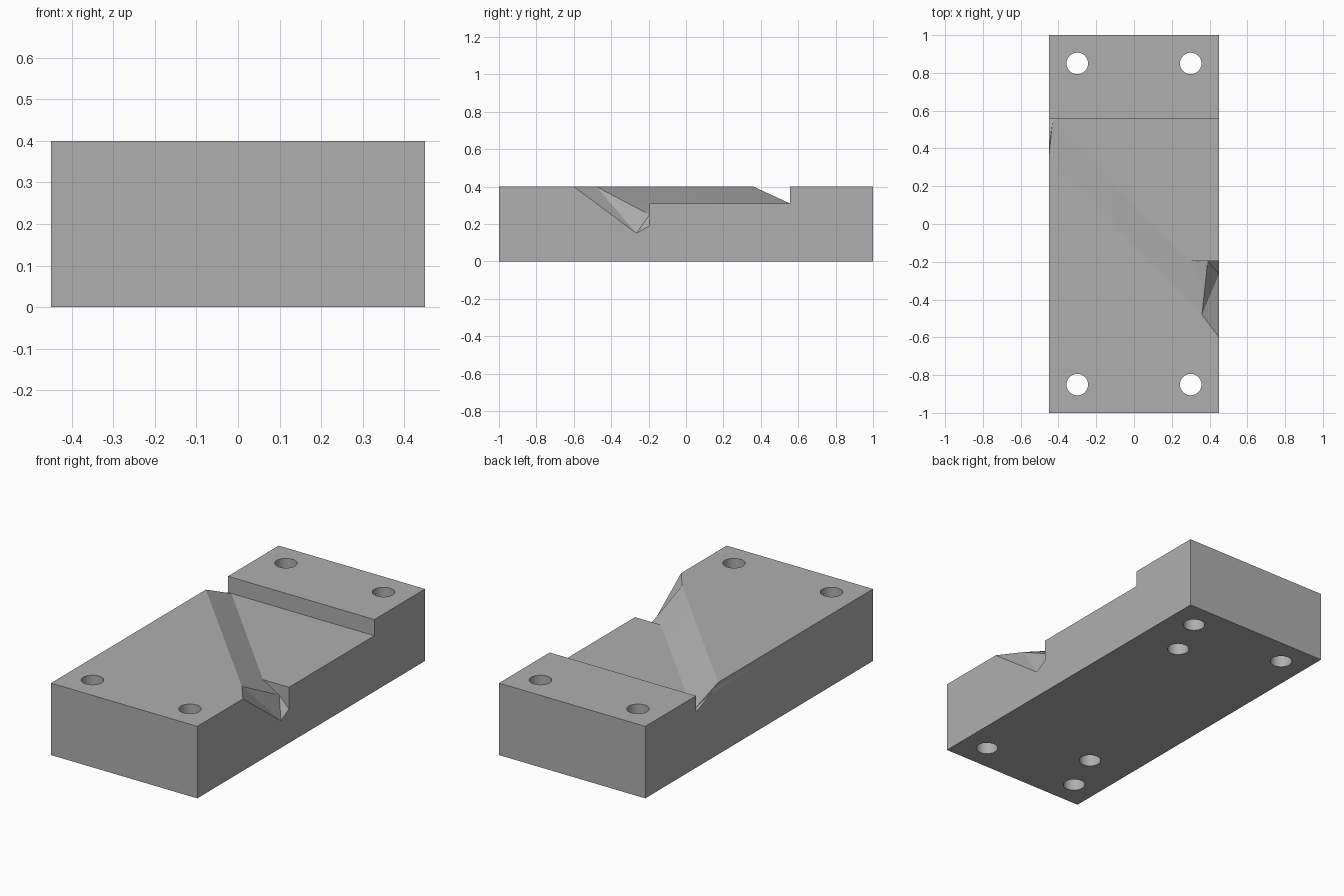
import bpy, bmesh, math

if "Cube" in bpy.data.objects:
    bpy.data.objects.remove(bpy.data.objects["Cube"], do_unlink=True)

X, Y, TOP, FLOOR = 0.45, 1.0, 0.4, 0.31
STEP, WALL = 0.555, -0.195

grey = bpy.data.materials.new("plain grey")
grey.use_nodes = True
grey.diffuse_color = (0.43, 0.43, 0.43, 1)
grey.node_tree.nodes["Principled BSDF"].inputs["Base Color"].default_value = (0.43, 0.43, 0.43, 1)

# Named corners of the block, the recess floor and the diagonal channel
points = {
    "b0": (-X, -Y, 0), "b1": (X, -Y, 0), "b2": (X, Y, 0), "b3": (-X, Y, 0),
    "t0": (-X, -Y, TOP), "t1": (X, -Y, TOP), "t2": (X, Y, TOP), "t3": (-X, Y, TOP),
    "step_l": (-X, STEP, TOP), "step_r": (X, STEP, TOP),
    "floor_r": (X, STEP, FLOOR), "floor_l": (-0.43, STEP, FLOOR),
    "floor_c": (0.29, WALL, FLOOR), "floor_e": (X, WALL, FLOOR),
    "rim_l": (-X, 0.36, TOP), "rim_r": (0.36, -0.48, TOP), "flare": (X, -0.6, TOP),
    "mid_l": (-X, 0.4, 0.37), "end_l": (-X, STEP, FLOOR),
    "vee": (X, -0.265, 0.15), "vee_up": (X, WALL, 0.19), "vee_in": (0.39, WALL, 0.25),
}
faces = [
    "b0 b3 b2 b1", "b0 b1 t1 t0", "b2 b3 t3 t2",
    # side faces follow the cut outline
    "b1 b2 t2 step_r floor_r floor_e vee_up vee flare t1",
    "b3 b0 t0 rim_l mid_l end_l step_l t3",
    # upper lands, step wall and recess floor
    "t0 t1 flare rim_r rim_l", "step_l step_r t2 t3",
    "floor_r step_r step_l end_l floor_l", "floor_l floor_c floor_e floor_r",
    # notch at the low end
    "floor_c vee_in vee_up floor_e", "vee_in vee vee_up",
    # diagonal slope and its flared ends
    "rim_r flare vee", "rim_r vee vee_in", "rim_r vee_in floor_c",
    "rim_l rim_r floor_c floor_l", "rim_l floor_l mid_l", "mid_l floor_l end_l",
]

bm = bmesh.new()
verts = {name: bm.verts.new(co) for name, co in points.items()}
for face in faces:
    bm.faces.new([verts[n] for n in face.split()])
bmesh.ops.recalc_face_normals(bm, faces=bm.faces)
mesh = bpy.data.meshes.new("grooved_block")
bm.to_mesh(mesh)
bm.free()
block = bpy.data.objects.new("grooved_block", mesh)
bpy.context.collection.objects.link(block)
mesh.materials.append(grey)


def drill(x, y, depth):
    """Bore a round hole up from the underside."""
    bpy.ops.mesh.primitive_cylinder_add(vertices=40, radius=0.057, depth=depth + 0.1,
                                        location=(x, y, (depth - 0.1) / 2))
    cutter = bpy.context.object
    cutter.name = "hole_cutter"
    cutter.hide_render = True
    cutter.data.materials.append(grey)
    mod = block.modifiers.new("hole", "BOOLEAN")
    mod.operation, mod.solver, mod.object = "DIFFERENCE", "EXACT", cutter
    bpy.context.view_layer.objects.active = block
    bpy.ops.object.modifier_apply(modifier=mod.name)
    bpy.data.objects.remove(cutter, do_unlink=True)


# Corner through holes and two blind dowel holes
for sx in (-1, 1):
    for sy in (-1, 1):
        drill(0.3 * sx, 0.85 * sy, TOP + 0.1)
    drill(0.2 * sx, 0.6 * sx, 0.2)

bpy.ops.object.select_all(action="DESELECT")
block.select_set(True)
bpy.context.view_layer.objects.active = block
bpy.ops.object.shade_smooth_by_angle(angle=math.radians(25))
